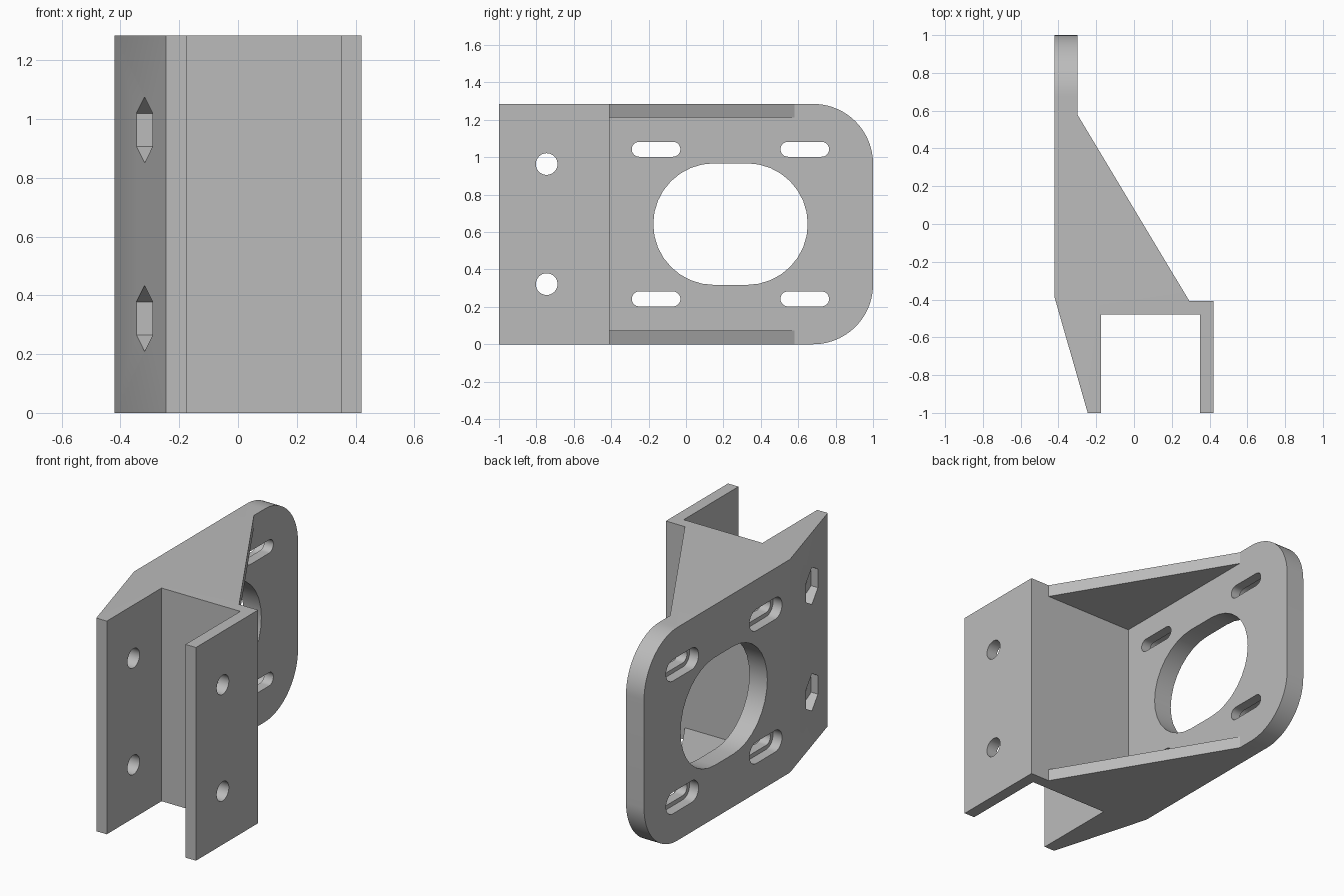
import bpy, bmesh, math
from mathutils import Vector

if "Cube" in bpy.data.objects:
    bpy.data.objects.remove(bpy.data.objects["Cube"], do_unlink=True)

# Single matte grey
grey = bpy.data.materials.new("plain grey")
grey.use_nodes = True
grey.diffuse_color = (0.5, 0.5, 0.5, 1)
grey.node_tree.nodes["Principled BSDF"].inputs["Base Color"].default_value = (0.5, 0.5, 0.5, 1)

H = 1.285          # overall height
MID = H / 2


def prism(name, points, axis, start, end):
    """Extrude a closed profile along z (points are x, y) or x (points are y, z)."""
    bm = bmesh.new()
    place = (lambda a, b: (a, b, start)) if axis == "z" else (lambda a, b: (start, a, b))
    face = bm.faces.new([bm.verts.new(place(a, b)) for a, b in points])
    top = bmesh.ops.extrude_face_region(bm, geom=[face])["geom"]
    step = Vector((0, 0, end - start)) if axis == "z" else Vector((end - start, 0, 0))
    bmesh.ops.translate(bm, vec=step, verts=[v for v in top if isinstance(v, bmesh.types.BMVert)])
    bmesh.ops.recalc_face_normals(bm, faces=bm.faces)
    mesh = bpy.data.meshes.new(name)
    bm.to_mesh(mesh)
    bm.free()
    mesh.materials.append(grey)
    obj = bpy.data.objects.new(name, mesh)
    bpy.context.collection.objects.link(obj)
    return obj


def arc(cy, cz, r, a0, a1, n=16):
    angles = [math.radians(a0 + (a1 - a0) * i / n) for i in range(n + 1)]
    return [(cy + r * math.cos(a), cz + r * math.sin(a)) for a in angles]


def slot(cy, cz, half, r):
    """Stadium outline, half = distance from the middle to each arc centre."""
    return arc(cy + half, cz, r, -90, 90) + arc(cy - half, cz, r, 90, 270)


def circle(cy, cz, r, n, turn=0):
    return arc(cy, cz, r, turn, turn + 360, n)[:-1]


def boolean(target, cutter, operation="DIFFERENCE"):
    bpy.context.view_layer.objects.active = target
    mod = target.modifiers.new("cut", "BOOLEAN")
    mod.operation = operation
    mod.solver = "EXACT"
    mod.object = cutter
    bpy.ops.object.modifier_apply(modifier=mod.name)
    bpy.data.objects.remove(cutter, do_unlink=True)


# Bracket body: plan profile with clamp channel, sloping ribs and plate
plan = [(-0.42, 1.1), (-0.42, -0.39), (-0.245, -1), (-0.175, -1), (-0.175, -0.478),
        (0.35, -0.478), (0.35, -1), (0.42, -1), (0.42, -0.408), (0.293, -0.408),
        (-0.30, 0.58), (-0.30, 1.1)]
bracket = prism("mounting_bracket", plan, "z", -0.1, H + 0.1)

# Side outline with rounded plate corners
R = 0.32
outline = [(-1.1, 0)] + arc(1 - R, R, R, -90, 0, 24) + arc(1 - R, H - R, R, 0, 90, 24) + [(-1.1, H)]
boolean(bracket, prism("outline", outline, "x", -0.6, 0.6), "INTERSECT")

# Open pocket between the two ribs
pocket = [(-0.30, -0.408), (0.6, -0.408), (0.6, 0.58), (-0.30, 0.58)]
boolean(bracket, prism("pocket", pocket, "z", 0.073, H - 0.073))

# Large oblong opening in the plate
boolean(bracket, prism("opening", slot(0.238, MID, 0.088, 0.325), "x", -0.6, 0))

# Four adjustment slots with wider recesses on the outer face
for y in (-0.16, 0.635):
    for side in (-1, 1):
        z = MID + side * 0.4
        boolean(bracket, prism("slot", slot(y, z, 0.09, 0.04), "x", -0.6, 0))
        boolean(bracket, prism("recess", slot(y, z, 0.09, 0.065), "x", -0.6, -0.36))

# Clamp bolt holes and hexagonal nut pockets
for side in (-1, 1):
    z = MID + side * 0.321
    boolean(bracket, prism("bolt_hole", circle(-0.745, z, 0.058, 32), "x", -0.6, 0.6))
    boolean(bracket, prism("nut_pocket", circle(-0.745, z, 0.112, 6, 30), "x", -0.6, -0.245))

bpy.ops.object.select_all(action="DESELECT")
bracket.select_set(True)
bpy.context.view_layer.objects.active = bracket
bpy.ops.object.shade_smooth_by_angle(angle=math.radians(25))
